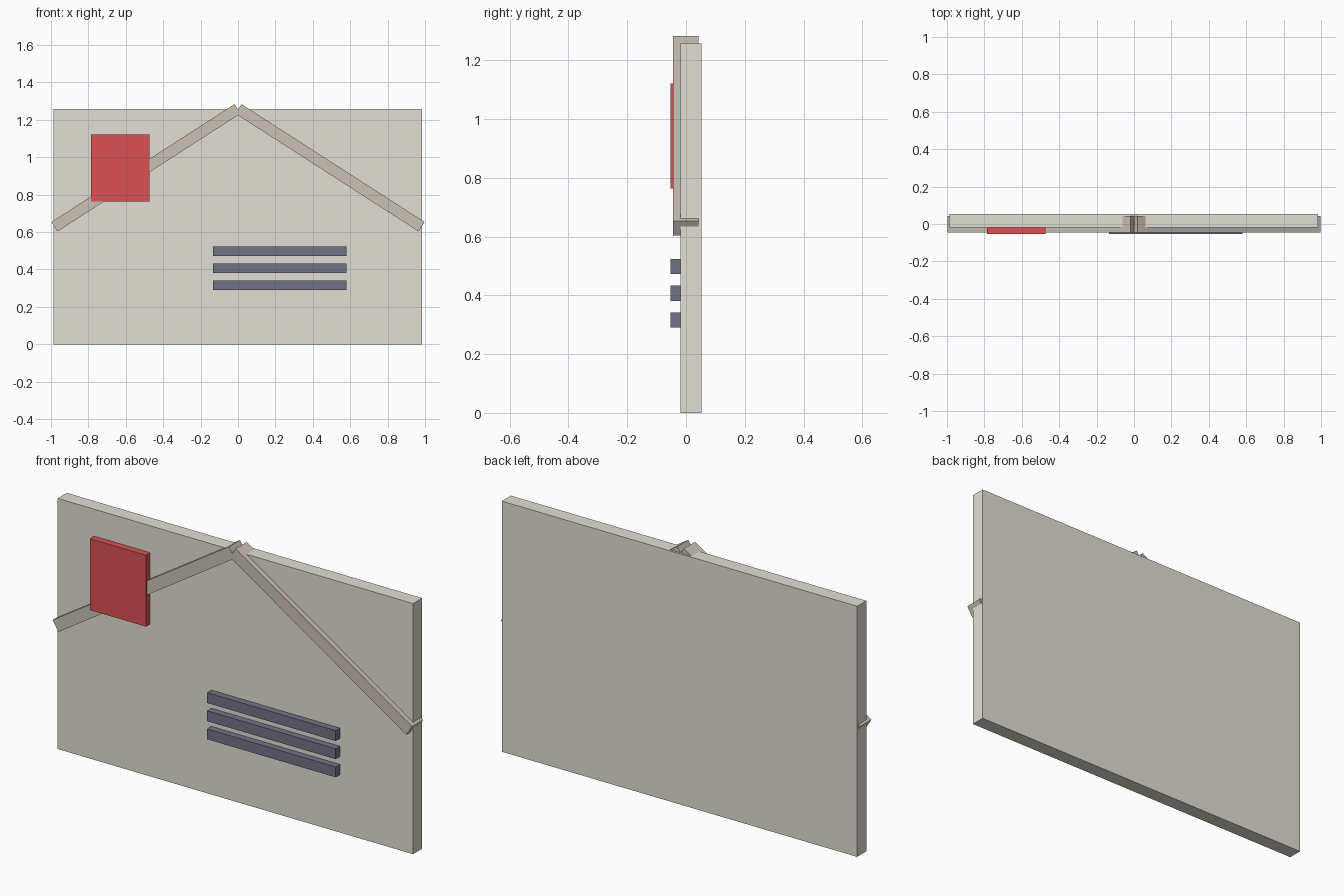
import bpy, bmesh
from math import atan2, hypot
from mathutils import Matrix, Vector

if "Cube" in bpy.data.objects:
    bpy.data.objects.remove(bpy.data.objects["Cube"])


def material(name, rgb):
    m = bpy.data.materials.new(name)
    m.diffuse_color = (*rgb, 1)
    m.use_nodes = True
    m.node_tree.nodes["Principled BSDF"].inputs["Base Color"].default_value = m.diffuse_color
    return m


def box(name, lo, hi, mat, tilt=0.0):
    """Box between two corners, tilted about y through its centre."""
    lo, hi = Vector(lo), Vector(hi)
    bm = bmesh.new()
    bmesh.ops.create_cube(bm, size=1, matrix=Matrix.Diagonal((*(hi - lo), 1)))
    me = bpy.data.meshes.new(name)
    bm.to_mesh(me)
    bm.free()
    me.materials.append(mat)
    ob = bpy.data.objects.new(name, me)
    ob.location = (lo + hi) / 2
    ob.rotation_euler.y = tilt
    bpy.context.collection.objects.link(ob)
    return ob


cream = material("cream", (0.76, 0.74, 0.66))
tan = material("tan", (0.60, 0.55, 0.46))
red = material("red", (0.70, 0.08, 0.09))
slate = material("slate", (0.17, 0.17, 0.24))

# Wall panel
box("wall_panel", (-0.987, -0.019, 0), (0.985, 0.053, 1.257), cream)

# Two sloping gable beams meeting at the top
run, rise, thick = 0.979, 0.630, 0.060
half = hypot(run, rise) / 2
slope = atan2(rise, run)
cx, cz = 0.492, 0.9435
for side, name in ((-1, "left_gable_beam"), (1, "right_gable_beam")):
    box(name, (side * cx - half, -0.045, cz - thick / 2),
        (side * cx + half, 0.043, cz + thick / 2), tan, side * slope)

# Red square plate
box("red_plate", (-0.785, -0.053, 0.764), (-0.474, -0.018, 1.122), red)

# Three horizontal slats
for i in range(3):
    z = 0.290 + i * 0.091
    box(f"slat_{i + 1}", (-0.134, -0.053, z), (0.579, -0.018, z + 0.052), slate)
